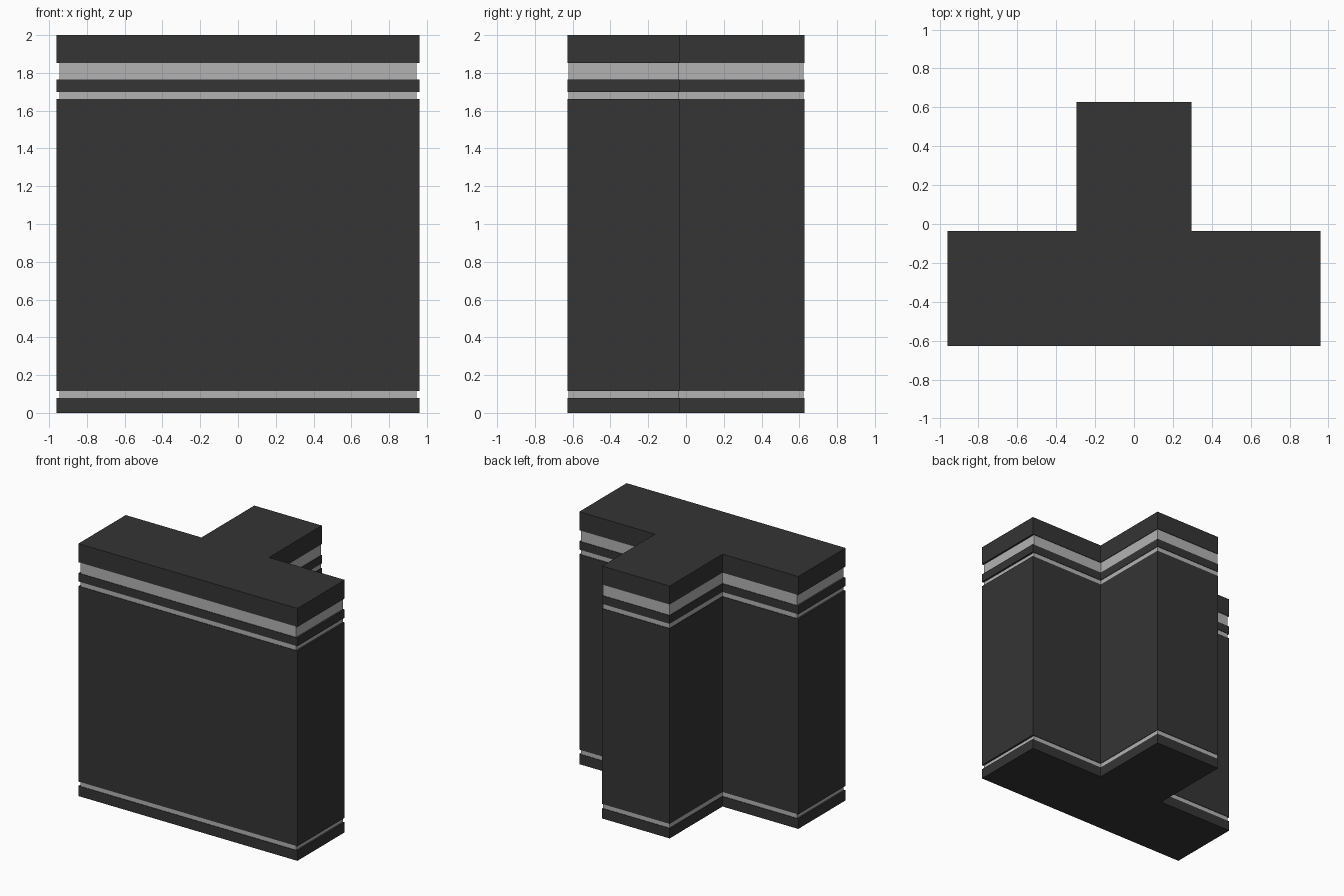
import bpy, bmesh

if "Cube" in bpy.data.objects:
    bpy.data.objects.remove(bpy.data.objects["Cube"])


def material(name, value):
    m = bpy.data.materials.new(name)
    m.diffuse_color = (value, value, value, 1)
    m.use_nodes = True
    m.node_tree.nodes["Principled BSDF"].inputs["Base Color"].default_value = m.diffuse_color
    return m


dark = material("dark_shell", 0.035)
light = material("light_band", 0.45)


def t_slab(name, z0, z1, mat, inset_x=0.0, inset_y=0.0):
    """Extruded T-shaped slab, mirrored from its right half outline."""
    right = [(0.96 - inset_x, -0.627 + inset_y), (0.96 - inset_x, -0.035 - inset_y),
             (0.296 - inset_y, -0.035 - inset_y), (0.296 - inset_y, 0.627 - inset_y)]
    outline = right + [(-x, y) for x, y in reversed(right)]
    bm = bmesh.new()
    base = bm.faces.new([bm.verts.new((x, y, z0)) for x, y in outline])
    ext = bmesh.ops.extrude_face_region(bm, geom=[base], use_keep_orig=True)
    top = [v for v in ext["geom"] if isinstance(v, bmesh.types.BMVert)]
    bmesh.ops.translate(bm, verts=top, vec=(0, 0, z1 - z0))
    bmesh.ops.recalc_face_normals(bm, faces=bm.faces)
    mesh = bpy.data.meshes.new(name)
    bm.to_mesh(mesh)
    bm.free()
    mesh.materials.append(mat)
    obj = bpy.data.objects.new(name, mesh)
    bpy.context.collection.objects.link(obj)


# Dark outer slabs
for name, z0, z1 in [("base_plinth", 0, 0.08), ("main_body", 0.115, 1.663),
                     ("upper_ring", 1.70, 1.766), ("top_cap", 1.853, 2.0)]:
    t_slab(name, z0, z1, dark)

# Light recessed bands between the slabs
for name, z0, z1 in [("lower_band", 0.08, 0.115), ("narrow_band", 1.663, 1.70),
                     ("wide_band", 1.766, 1.853)]:
    t_slab(name, z0, z1, light, 0.014, 0.004)
